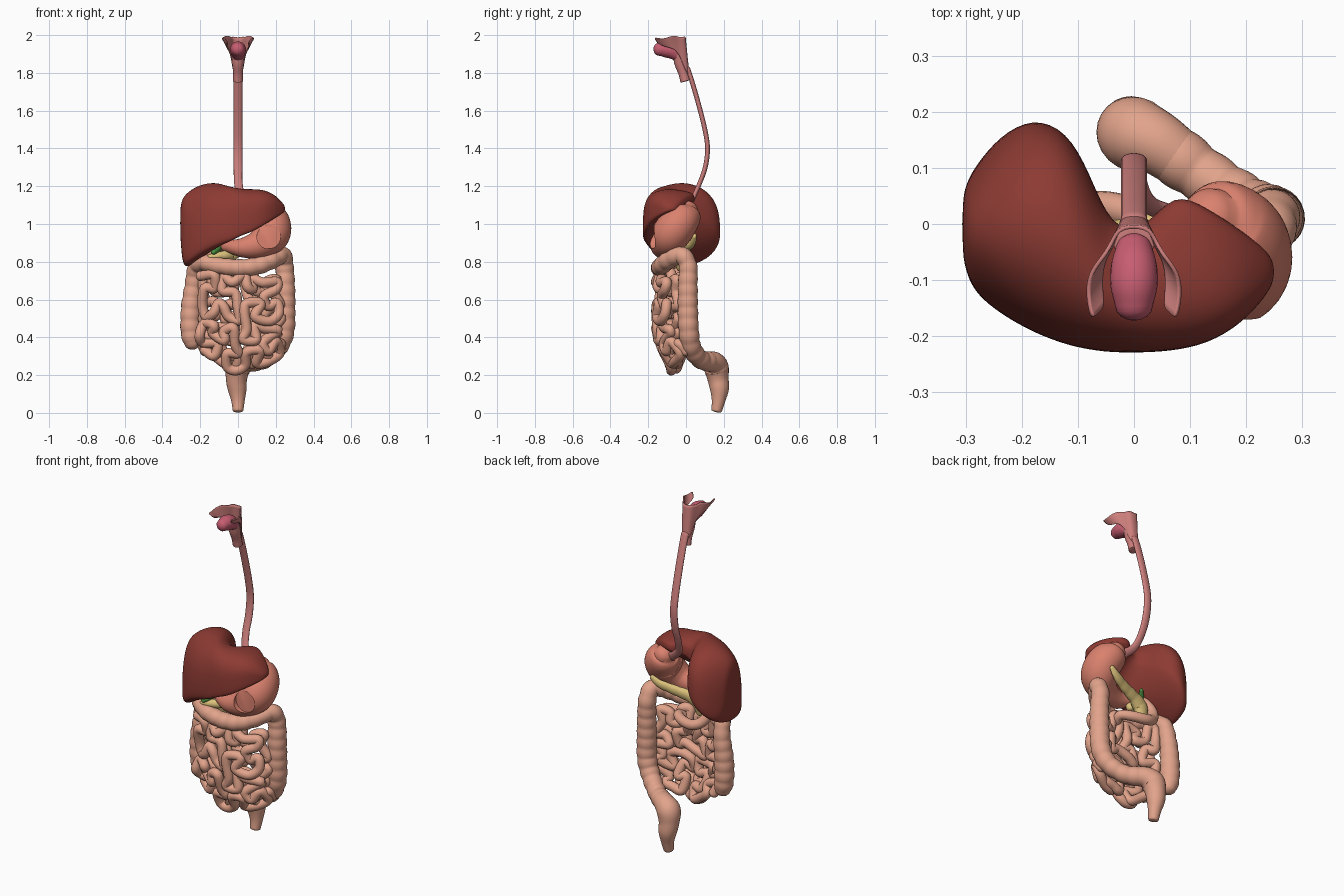
import bpy, bmesh, math, random
from mathutils import Vector

random.seed(4)
old = bpy.data.objects.get("Cube")
if old:
    bpy.data.objects.remove(old, do_unlink=True)


def material(name, *rgb):
    m = bpy.data.materials.new(name)
    m.use_nodes = True
    m.diffuse_color = (*rgb, 1)
    m.node_tree.nodes["Principled BSDF"].inputs["Base Color"].default_value = (*rgb, 1)
    return m


LIVER = material("liver red", .265, .043, .033)
STOMACH = material("stomach coral", .7, .22, .155)
BOWEL = material("bowel peach", .76, .37, .26)
GULLET = material("gullet pink", .6, .21, .2)
TONGUE = material("tongue rose", .57, .11, .165)
PANCREAS = material("pancreas yellow", .72, .54, .2)
GALL = material("gall green", .08, .32, .06)


def finish(name, bm, mat, angle=60):
    bmesh.ops.recalc_face_normals(bm, faces=bm.faces)
    mesh = bpy.data.meshes.new(name)
    bm.to_mesh(mesh)
    bm.free()
    mesh.materials.append(mat)
    ob = bpy.data.objects.new(name, mesh)
    bpy.context.collection.objects.link(ob)
    bpy.ops.object.select_all(action='DESELECT')
    ob.select_set(True)
    bpy.context.view_layer.objects.active = ob
    bpy.ops.object.shade_smooth_by_angle(angle=math.radians(angle))
    return ob


def loft(rings, closed=True):
    """Skin a list of point rings; closed rings also get end caps."""
    bm = bmesh.new()
    rows = [[bm.verts.new(p) for p in ring] for ring in rings]
    n = len(rows[0])
    for a, b in zip(rows, rows[1:]):
        for i in range(n if closed else n - 1):
            j = (i + 1) % n
            bm.faces.new((a[i], a[j], b[j], b[i]))
    if closed:
        bm.faces.new(rows[0])
        bm.faces.new(rows[-1])
    return bm


def spline(pts, step):
    """Smooth path through points that carry a radius as fourth value."""
    p = [Vector(q) for q in pts]
    p = [2 * p[0] - p[1]] + p + [2 * p[-1] - p[-2]]
    out = []
    for a, b, c, d in zip(p, p[1:], p[2:], p[3:]):
        n = max(3, round((c - b).length / step))
        for k in range(n):
            t = k / n
            out.append(.5 * (2 * b + (c - a) * t + (2 * a - 5 * b + 4 * c - d) * t * t
                             + (3 * b - a - 3 * c + d) * t ** 3))
    return out + [p[-2]]


def tube(name, pts, mat, seg=16, flat=1, bulge=0, dome=.8, step=.009):
    path = spline(pts, step)
    pos = [q.to_3d() for q in path]
    last = len(pos) - 1
    side, rings, dist = Vector((1, 0, 0)), [], 0

    def ring(c, r):
        up = tan.cross(side)
        turn = [math.tau * i / seg for i in range(seg)]
        return [c + side * r * math.cos(a) + up * r * flat * math.sin(a) for a in turn]

    for i, q in enumerate(path):
        tan = (pos[min(i + 1, last)] - pos[max(i - 1, 0)]).normalized()
        if abs(tan.dot(side)) > .99:
            side = Vector((0, 1, 0))
        side = (side - tan * side.dot(tan)).normalized()
        dist += (pos[i] - pos[i - 1]).length if i else 0
        r = q[3] * (1 + bulge * (abs(math.sin(math.pi * dist / .06)) - .6))
        # rounded ends
        ends = [ring(pos[i] + (tan if i else -tan) * dome * r * math.sin(a), r * math.cos(a))
                for a in (.4, .8, 1.2, 1.5)] if i in (0, last) else []
        rings += [ring(pos[i], r)] + ends if i else ends[::-1] + [ring(pos[i], r)]
    return finish(name, loft(rings), mat)


# Liver: cross-sections as x, front, back, top, front edge, back edge
sections = [
    (-.306, -.055, .045, 1.08, .95, .96), (-.298, -.09, .075, 1.125, .8, .85),
    (-.282, -.125, .105, 1.155, .75, .785), (-.24, -.16, .158, 1.19, .775, .8),
    (-.18, -.195, .192, 1.215, .81, .86), (-.12, -.217, .168, 1.22, .838, .93),
    (-.08, -.225, .095, 1.21, .855, .99), (-.04, -.23, -.01, 1.198, .87, 1.04),
    (.02, -.23, -.01, 1.185, .905, 1.09), (.07, -.227, .06, 1.185, .92, 1.115),
    (.13, -.215, .03, 1.183, .96, 1.12), (.19, -.18, -.01, 1.16, 1.01, 1.09),
    (.235, -.13, -.045, 1.115, 1.05, 1.07), (.25, -.1, -.07, 1.09, 1.07, 1.075)]
rings = []
for x, front, back, top, low_f, low_b in sections:
    ring = []
    dome = .75 if x < 0 else .55
    for i in range(28):
        a = math.tau * i / 28
        f = (1 + math.cos(a)) / 2
        low = low_f + (low_b - low_f) * f
        mid = low + .25 * (top - low)
        s = math.sin(a)
        z = mid + (top - mid) * s ** dome if s > 0 else mid - (mid - low) * abs(s) ** .6
        ring.append((x, front + (back - front) * f, z))
    rings.append(ring)
liver = finish("liver", loft(rings), LIVER, 80)
liver.modifiers.new("smooth", 'SUBSURF').levels = 2
liver.modifiers["smooth"].render_levels = 2

# Stomach with a round window cut in its front
stomach = tube("stomach", [
    (.135, .01, 1.075, .055), (.15, .0, 1.05, .084), (.178, -.04, 1, .1),
    (.17, -.085, .94, .1), (.11, -.115, .893, .077), (.03, -.12, .875, .054),
    (-.04, -.1, .88, .035), (-.08, -.06, .885, .027)], STOMACH, 40)
bpy.ops.mesh.primitive_cylinder_add(vertices=48, radius=.063, depth=.2,
                                    location=(.163, -.262, .932), rotation=(math.pi / 2, 0, 0))
cutter = bpy.context.object
cutter.name = "window_cutter"
cutter.data.materials.append(STOMACH)
cutter.hide_render = True
cut = stomach.modifiers.new("window", 'BOOLEAN')
cut.operation, cut.object = 'DIFFERENCE', cutter
bpy.context.view_layer.objects.active = stomach
bpy.ops.object.modifier_apply(modifier="window")
bpy.data.objects.remove(cutter, do_unlink=True)
bpy.ops.object.select_all(action='DESELECT')
stomach.select_set(True)
bpy.ops.object.shade_smooth_by_angle(angle=math.radians(40))

# Gullet, throat and tongue
tube("esophagus", [
    (0, .01, 1.82, .023), (0, .03, 1.76, .023), (0, .065, 1.64, .023), (0, .1, 1.5, .023),
    (0, .114, 1.4, .023), (0, .102, 1.3, .023), (.003, .07, 1.21, .022),
    (.025, .035, 1.13, .022), (.09, .01, 1.07, .026)], GULLET, flat=.55)
tube("larynx", [(0, -.035, 1.9, .036), (0, -.03, 1.85, .031), (0, -.015, 1.8, .026),
                (0, -.003, 1.757, .027)], GULLET, dome=.1)
tube("tongue", [(0, -.045, 1.895, .033), (0, -.075, 1.915, .041), (0, -.11, 1.925, .042),
                (0, -.145, 1.925, .034)], TONGUE, 24)

# Throat wall: half strip as x, y, bottom, top, wrapping forward into a strap
wall = [(0, .0, 1.79, 1.985), (.03, -.005, 1.79, 1.995), (.042, -.03, 1.83, 1.985),
        (.056, -.055, 1.9, 2.0), (.082, -.085, 1.93, 1.99),
        (.087, -.125, 1.935, 1.975), (.078, -.17, 1.955, 1.985)]
strips = [[(x * (.72 + .28 * t), y + .02 * (1 - t), lo + (hi - lo) * t)
           for t in (0, .33, .67, 1)] for x, y, lo, hi in wall]
pharynx = finish("pharynx", loft(strips, closed=False), GULLET)
mirror = pharynx.modifiers.new("mirror", 'MIRROR')
mirror.use_clip = True
sub = pharynx.modifiers.new("smooth", 'SUBSURF')
sub.levels = sub.render_levels = 2
pharynx.modifiers.new("thickness", 'SOLIDIFY').thickness = .007

# Large bowel from blind pouch to rectum
tube("large_intestine", [
    (-.24, 0, .37, .046), (-.25, 0, .43, .053), (-.25, 0, .55, .052), (-.235, 0, .68, .046),
    (-.225, -.02, .76, .043), (-.19, -.08, .795, .043), (-.11, -.125, .78, .044),
    (0, -.14, .768, .045), (.1, -.13, .778, .046), (.18, -.09, .81, .047),
    (.235, -.025, .835, .046), (.245, .01, .78, .048), (.25, .01, .68, .051),
    (.25, .01, .55, .053), (.245, .015, .43, .053), (.21, .03, .345, .051),
    (.14, .075, .285, .049), (.07, .125, .27, .053)], BOWEL, 24, bulge=.08)
tube("rectum", [(.09, .11, .272, .05), (.04, .145, .268, .057), (.002, .16, .24, .066),
                (-.008, .17, .18, .056), (-.004, .177, .125, .05), (0, .172, .065, .036),
                (0, .162, .012, .028)], BOWEL, 24, dome=.3)
tube("duodenum", [(-.07, -.07, .885, .027), (-.12, -.05, .87, .029), (-.145, -.02, .81, .029),
                  (-.12, .01, .745, .029), (-.06, .03, .715, .029), (.02, .01, .715, .028),
                  (.07, -.03, .72, .026), (.06, -.08, .7, .026)], BOWEL)


def hilbert(t, n):
    """Cell of a space-filling path, used to fold the small bowel."""
    x = y = 0
    s = 1
    while s < n:
        rx = 1 & (t // 2)
        ry = 1 & (t ^ rx)
        if not ry:
            if rx:
                x, y = s - 1 - x, s - 1 - y
            x, y = y, x
        x, y = x + s * rx, y + s * ry
        t, s = t // 4, s * 2
    return x, y


# Small bowel: a front and a back layer of folded loops
for name, shift, turned in (("front", 0, True), ("back", .06, False)):
    pts = []
    for t in range(64):
        u, v = (c / 3.5 - 1 for c in hilbert(t, 8))
        if turned:
            u, v = v, u
        down = max(0, -v)
        jx, jy, jz = (random.uniform(-.015, .015) for _ in range(3))
        pts.append((.012 + .195 * u + jx + .012 * math.sin(5 * v),
                    -.148 + shift * (1 - .5 * down) + .045 * u * u + .06 * down ** 2 + jy,
                    .48 + .232 * v + .085 * u * u * down + jz + .015 * math.sin(6 * u), .027))
    tube("small_intestine_" + name, pts, BOWEL, 14)

# Pancreas and gallbladder
tube("pancreas", [(-.08, -.03, .775, .034), (-.065, -.03, .825, .046), (-.01, -.015, .855, .036),
                  (.08, .01, .88, .03), (.15, .035, .905, .025), (.19, .045, .935, .016)],
     PANCREAS, flat=.7, bulge=.06)
tube("pancreas_head", [(-.15, -.12, .825, .016), (-.09, -.11, .832, .024),
                       (-.04, -.08, .835, .026)], PANCREAS, bulge=.12)
tube("gallbladder", [(-.13, -.14, .852, .014), (-.115, -.11, .862, .018),
                     (-.09, -.05, .89, .016), (-.06, -.01, .915, .01)], GALL)
